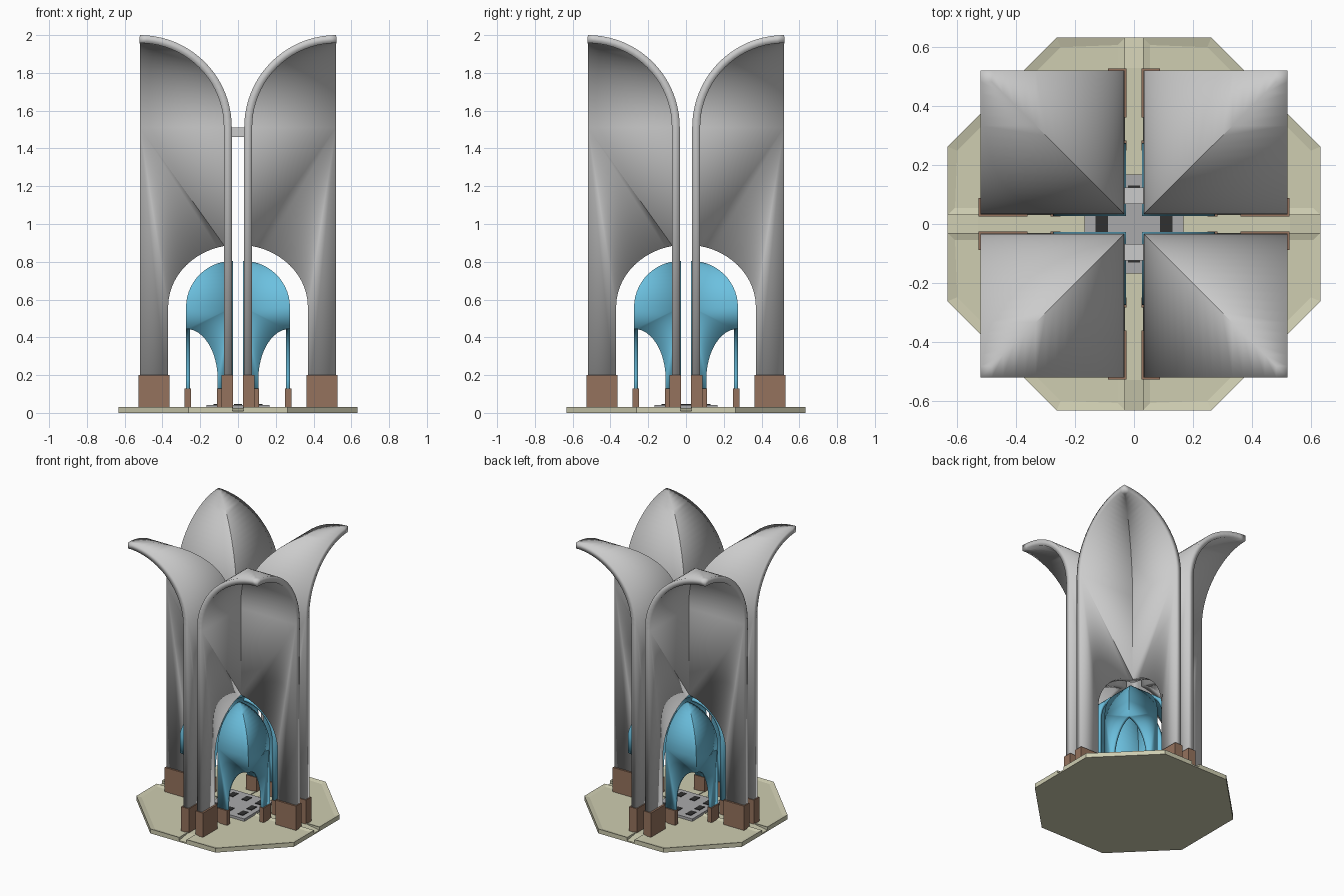
import bpy, bmesh, math
from mathutils import Vector

if "Cube" in bpy.data.objects:
    bpy.data.objects.remove(bpy.data.objects["Cube"])


def material(name, rgb):
    m = bpy.data.materials.new(name)
    m.diffuse_color = (*rgb, 1)
    m.use_nodes = True
    m.node_tree.nodes["Principled BSDF"].inputs["Base Color"].default_value = m.diffuse_color
    return m


BLUE = material("blue", (0.15, 0.53, 0.74))
BROWN = material("brown", (0.30, 0.17, 0.11))
OLIVE = material("olive", (0.62, 0.61, 0.44))
SLATE = material("slate", (0.40, 0.40, 0.41))
BLACK = material("black", (0.03, 0.03, 0.03))


def finish(bm, name, mat=None, mirror=(False, False)):
    me = bpy.data.meshes.new(name)
    bm.to_mesh(me)
    bm.free()
    ob = bpy.data.objects.new(name, me)
    bpy.context.collection.objects.link(ob)
    if mat:
        me.materials.append(mat)
    if any(mirror):
        mod = ob.modifiers.new("mirror", "MIRROR")
        mod.use_axis = (*mirror, False)
        mod.use_mirror_merge = False
    return ob


def add_box(bm, lo, hi):
    vs = bmesh.ops.create_cube(bm, size=1)["verts"]
    for v in vs:
        v.co = [l + (c + 0.5) * (h - l) for l, h, c in zip(lo, hi, v.co)]


def add_prism(bm, bottom, offset):
    f = bm.faces.new([bm.verts.new(p) for p in bottom])
    res = bmesh.ops.extrude_face_region(bm, geom=[f], use_keep_orig=True)
    top = [g for g in res["geom"] if isinstance(g, bmesh.types.BMVert)]
    bmesh.ops.translate(bm, verts=top, vec=offset)
    bmesh.ops.recalc_face_normals(bm, faces=bm.faces[:])


def folded_shell(name, wall, d0, profile, u_end, facing, thick, mat=None):
    """Flat wall outline (u, z) plus a curved top, folded about the diagonal."""
    bm = bmesh.new()
    polys = [[(u, d0, z) for u, z in wall]]
    for (d, z), (e, w) in zip(profile, profile[1:]):
        strip = [(d, d, z), (u_end, d, z), (u_end, e, w), (e, e, w)]
        if abs(e - u_end) < 1e-4:
            strip.pop()
        polys.append(strip)
    for swap in (False, True):
        for poly in polys:
            pts = [(y, x, z) if swap else (x, y, z) for x, y, z in poly]
            f = bm.faces.new([bm.verts.new(p) for p in pts])
            f.normal_update()
            if f.normal.dot(Vector(facing)) < 0:
                f.normal_flip()
    bmesh.ops.remove_doubles(bm, verts=bm.verts[:], dist=1e-5)
    ob = finish(bm, name, mat)
    s = ob.modifiers.new("thickness", "SOLIDIFY")
    s.thickness, s.offset, s.use_even_offset = thick, -1, True
    m = ob.modifiers.new("mirror", "MIRROR")
    m.use_axis, m.use_mirror_merge = (True, True, False), False
    bpy.context.view_layer.objects.active = ob
    ob.select_set(True)
    bpy.ops.object.shade_smooth_by_angle(angle=math.radians(30))
    ob.select_set(False)


def arc(cx, cz, a, b, t0, t1, n):
    ts = [math.radians(t0 + (t1 - t0) * i / n) for i in range(n + 1)]
    return [(cx + a * math.cos(t), cz + b * math.sin(t)) for t in ts]


# tall petals, flaring outward at the top
D, E = 0.033, 0.52
R = E - D
t0 = math.degrees(math.acos(D / 0.37))
petal_wall = arc(0, 0.56, 0.37, 0.33, t0, 0, 14) + [(0.37, 0.03), (E, 0.03), (E, 2 - R), (D, 2 - R)]
folded_shell("petals", petal_wall, D, arc(E, 2 - R, R, R, 180, 90, 20), E, (-1, -1, 1), 0.042)

# inner dome quarters, closing inward at the top
G, H = 0.027, 0.275
dome_wall = [(G, 0.56), (H, 0.56)] + arc(H, 0.18, 0.167, 0.265, 90, 180, 12) + [(0.108, 0.03), (G, 0.03)]
folded_shell("inner_dome", dome_wall, H, arc(G, 0.56, H - G, 0.245, 0, 90, 14), G, (1, 1, 1), 0.02, BLUE)

# brown footings under petal and dome legs
for name, lo, hi, top in (("petal_footings", (0.362, 0.026), (0.527, 0.088), 0.2),
                          ("dome_footings", (0.026, 0.25), (0.112, 0.284), 0.13)):
    bm = bmesh.new()
    add_box(bm, (*lo, 0.01), (*hi, top))
    add_box(bm, (*lo[::-1], 0.01), (*hi[::-1], top))
    finish(bm, name, BROWN, (True, True))

# bridges tying left and right petals
bm = bmesh.new()
add_box(bm, (-0.045, 0.067, 1.46), (0.045, 0.123, 1.51))
finish(bm, "bridges", None, (False, True))

# octagonal base: four curbed panels
bm = bmesh.new()
plan = [(0.03, 0.03), (0.632, 0.03), (0.632, 0.262), (0.262, 0.632), (0.03, 0.632)]
add_prism(bm, [(x, y, 0) for x, y in plan], (0, 0, 0.032))
bm.normal_update()
top = [f for f in bm.faces if f.normal.z > 0.9]
bmesh.ops.inset_individual(bm, faces=top, thickness=0.035, depth=-0.008)
finish(bm, "base_panels", OLIVE, (True, True))

# paths between panels, ramped at the outer ends
ramp = [(0, 0), (0.632, 0), (0.632, 0.01), (0.53, 0.026), (0, 0.026)]
bm = bmesh.new()
add_prism(bm, [(r, -0.03, z) for r, z in ramp], (0, 0.06, 0))
finish(bm, "side_paths", OLIVE, (True, False))
bm = bmesh.new()
add_prism(bm, [(-0.03, max(r, 0.03), z) for r, z in ramp], (0.06, 0, 0))
finish(bm, "front_back_paths", OLIVE, (False, True))

# central floor with dark tiles
bm = bmesh.new()
add_box(bm, (-0.168, -0.168, 0.02), (0.168, 0.168, 0.042))
finish(bm, "floor_slab", SLATE)
bm = bmesh.new()
for i in (-1, 0, 1):
    for j in (-1, 0, 1):
        if i or j:
            x, y = i * 0.11, j * 0.1
            add_box(bm, (x - 0.021, y - 0.031, 0.03), (x + 0.021, y + 0.031, 0.046))
finish(bm, "floor_tiles", BLACK)
